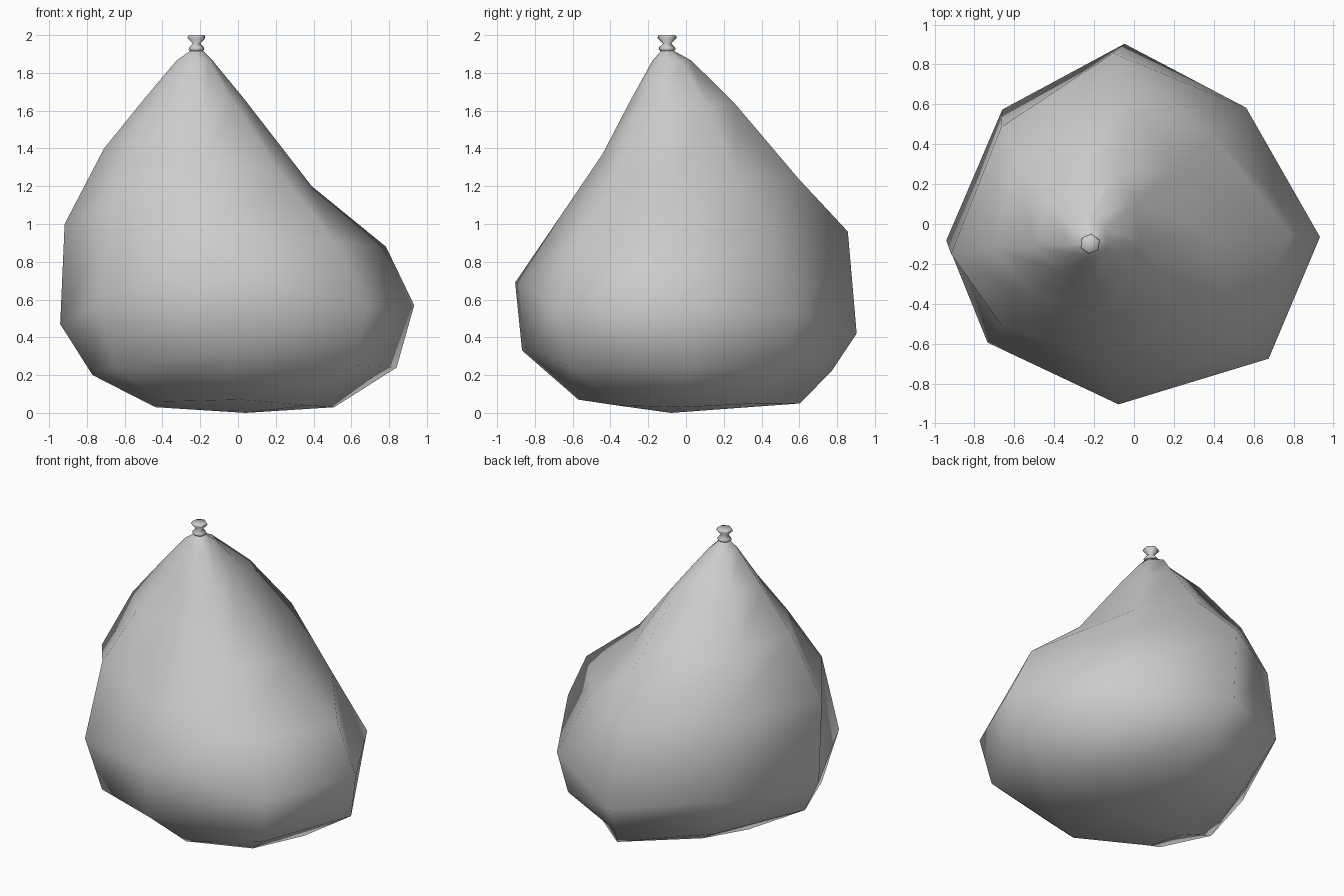
import bpy, bmesh
from math import radians, cos, sin, tau

if "Cube" in bpy.data.objects:
    bpy.data.objects.remove(bpy.data.objects["Cube"])

TIP = (-0.22, -0.10)


def axis(z):
    """The body leans toward the off-centre tip above z = 0.6."""
    t = max(0.0, (z - 0.6) / 1.33)
    return TIP[0] * t, TIP[1] * t


def skin(name, columns, bottom, top):
    """Join vertical columns of points into a closed smooth skin."""
    bm = bmesh.new()
    cols = [[bm.verts.new(p) for p in c] for c in columns]
    lo, hi = bm.verts.new(bottom), bm.verts.new(top)
    n = len(cols)
    for i in range(n):
        a, b = cols[i], cols[(i + 1) % n]
        bm.faces.new((lo, b[0], a[0]))
        for k in range(len(a) - 1):
            bm.faces.new((a[k], b[k], b[k + 1], a[k + 1]))
        bm.faces.new((a[-1], b[-1], hi))
    bmesh.ops.recalc_face_normals(bm, faces=bm.faces)
    for f in bm.faces:
        f.smooth = True
    me = bpy.data.meshes.new(name)
    bm.to_mesh(me)
    bm.free()
    ob = bpy.data.objects.new(name, me)
    bpy.context.collection.objects.link(ob)
    return ob


# Sagging body: one (radius, height) profile per direction
profiles = {
    -2: [(.51, .03), (.84, .24), (.935, .57), (.83, .88), (.49, 1.20), (.21, 1.66)],
    46: [(.53, .05), (.74, .25), (.81, .53), (.65, .94), (.44, 1.26), (.26, 1.63)],
    93: [(.61, .05), (.77, .22), (.905, .42), (.885, .96), (.65, 1.24), (.345, 1.64)],
    139: [(.42, .06), (.71, .22), (.875, .51), (.79, 1.02), (.60, 1.38), (.32, 1.70)],
    186: [(.44, .03), (.79, .20), (.945, .47), (.86, 1.00), (.58, 1.40), (.325, 1.66)],
    219: [(.52, .06), (.84, .23), (.945, .58), (.75, 1.09), (.48, 1.42), (.25, 1.67)],
    266: [(.57, .07), (.87, .33), (.90, .69), (.68, .98), (.385, 1.37), (.23, 1.63)],
    315: [(.52, .04), (.88, .25), (.955, .56), (.80, .90), (.49, 1.25), (.22, 1.64)],
}
# Sideways twist in degrees of the few points that leave their column
twist = {(93, 0): -12, (93, 1): -3, (93, 4): -11, (93, 5): -17, (-2, 1): 3, (-2, 2): -2,
         (186, 1): 7, (186, 2): -1, (186, 3): 2, (266, 0): 5}
columns = []
for deg, prof in profiles.items():
    # gathered shoulder just under the knot
    prof = prof + [(prof[-1][0] * 0.36, 1.865), (0.03, 1.92)]
    col = []
    for k, (r, z) in enumerate(prof):
        a = radians(deg + twist.get((deg, k), 0))
        cx, cy = axis(z)
        col.append((cx + r * cos(a), cy + r * sin(a), z))
    columns.append(col)
skin("bag_body", columns, (0.04, -0.08, 0.0), (*TIP, 1.93))

# Tied knot with flared lip
knot = [(.03, 1.912), (.045, 1.922), (.043, 1.935), (.022, 1.955), (.052, 1.985), (.045, 2.0)]
skin("knot", [[(TIP[0] + r * cos(i * tau / 6 + 0.4), TIP[1] + r * sin(i * tau / 6 + 0.4), z)
               for r, z in knot] for i in range(6)],
     (*TIP, 1.91), (*TIP, 1.995))
